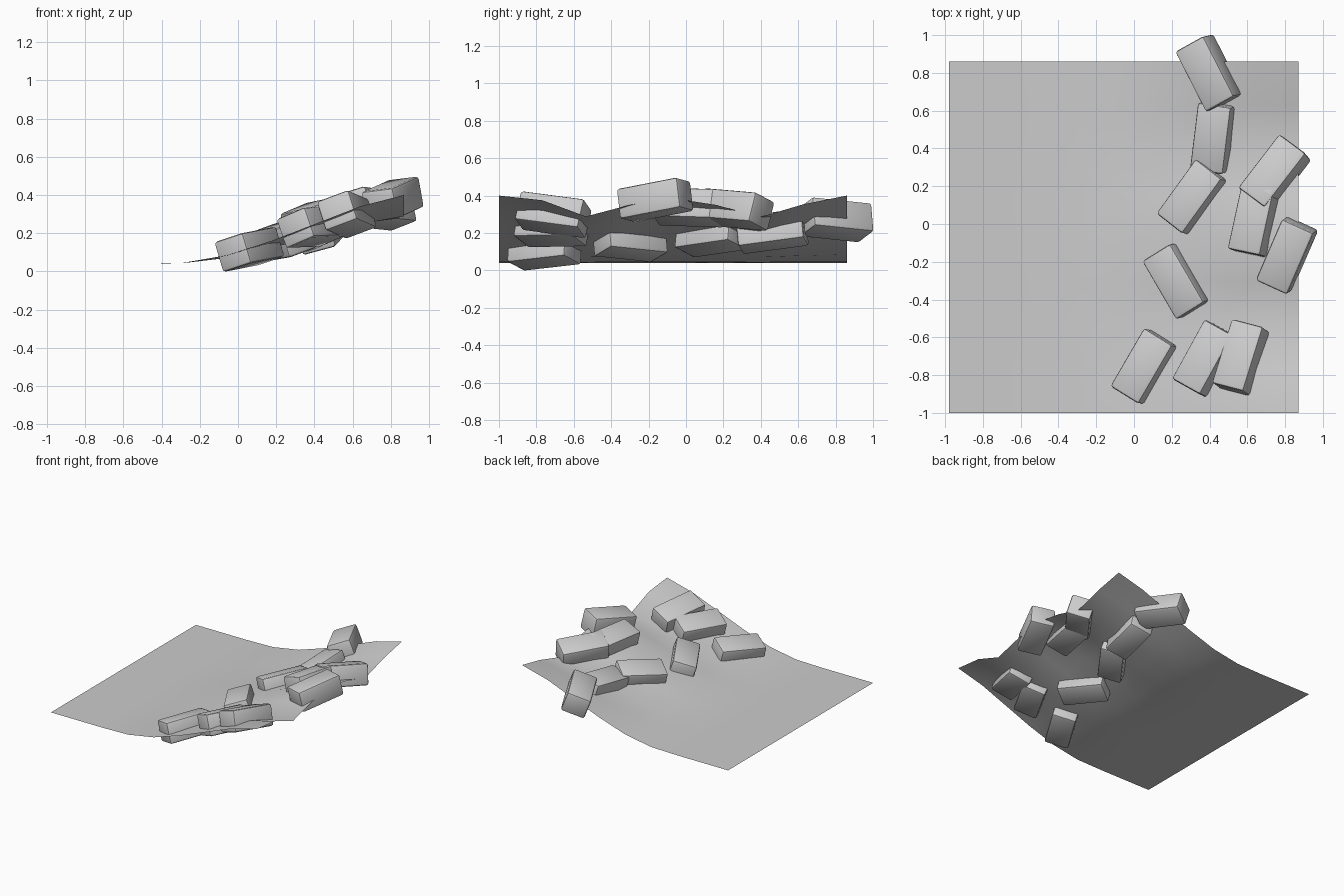
import bpy, bmesh
from mathutils import Vector, Matrix
from math import radians

if "Cube" in bpy.data.objects:
    bpy.data.objects.remove(bpy.data.objects["Cube"])

# hillside: slope profile along x, ridge/valley factor along y
X0, X1, Y0, Y1, N, BASE = -0.98, 0.87, -1.0, 0.86, 8, 0.04
RISE = [0, 0, 0, 0.005, 0.045, 0.12, 0.21, 0.30, 0.36]
RIDGE = [1, 0.93, 0.69, 0.86, 0.96, 0.86, 0.68, 0.87, 1]


def lerp(table, t):
    t = max(0, min(N - 1e-6, t * N))
    i = int(t)
    return table[i] + (table[i + 1] - table[i]) * (t - i)


def height(x, y):
    return BASE + lerp(RISE, (x - X0) / (X1 - X0)) * lerp(RIDGE, (y - Y0) / (Y1 - Y0))


def finish(bm, name):
    me = bpy.data.meshes.new(name)
    bm.to_mesh(me)
    bm.free()
    ob = bpy.data.objects.new(name, me)
    bpy.context.collection.objects.link(ob)
    return ob


# sloping ground sheet
bm = bmesh.new()
bmesh.ops.create_grid(bm, x_segments=N, y_segments=N, size=0.5)
for v in bm.verts:
    x = X0 + (v.co.x + 0.5) * (X1 - X0)
    y = Y0 + (v.co.y + 0.5) * (Y1 - Y0)
    v.co = (x, y, height(x, y))
for f in bm.faces:
    f.smooth = True
finish(bm, "hillside")


# bevelled stone block half sunk in the slope, tilted to the ground normal
def stone(i, x, y, yaw, lift):
    e = 0.12
    sx = (height(x + e, y) - height(x - e, y)) / (2 * e)
    sy = (height(x, y + e) - height(x, y - e)) / (2 * e)
    n = Vector((-sx, -sy, 1)).normalized()
    tilt = Vector((0, 0, 1)).rotation_difference(n).to_matrix().to_4x4()
    bm = bmesh.new()
    bmesh.ops.create_cube(bm, size=1)
    bmesh.ops.scale(bm, vec=(0.185, 0.36, 0.165), verts=bm.verts)
    bmesh.ops.bevel(bm, geom=bm.edges[:], offset=0.016, segments=2,
                    profile=0.5, affect='EDGES')
    for f in bm.faces:
        f.smooth = True
    m = Matrix.Translation((x, y, height(x, y) + lift))
    bm.transform(m @ tilt @ Matrix.Rotation(radians(-yaw), 4, 'Z'))
    ob = finish(bm, f"stone_{i}")
    bpy.context.view_layer.objects.active = ob
    ob.select_set(True)
    bpy.ops.object.shade_smooth_by_angle(angle=radians(40))
    ob.select_set(False)


STONES = [  # x, y, yaw, lift
    (0.06, -0.755, 31, 0.0), (0.385, -0.715, 29, 0.015), (0.57, -0.71, 16, 0.02),
    (0.23, -0.30, -31, 0.0), (0.81, -0.165, 24, 0.02), (0.64, 0.02, 12, 0.02),
    (0.745, 0.265, 37, 0.03), (0.315, 0.14, 37, 0.0), (0.425, 0.46, 8, 0.01),
    (0.40, 0.80, -28, 0.03),
]
for i, s in enumerate(STONES):
    stone(i, *s)
